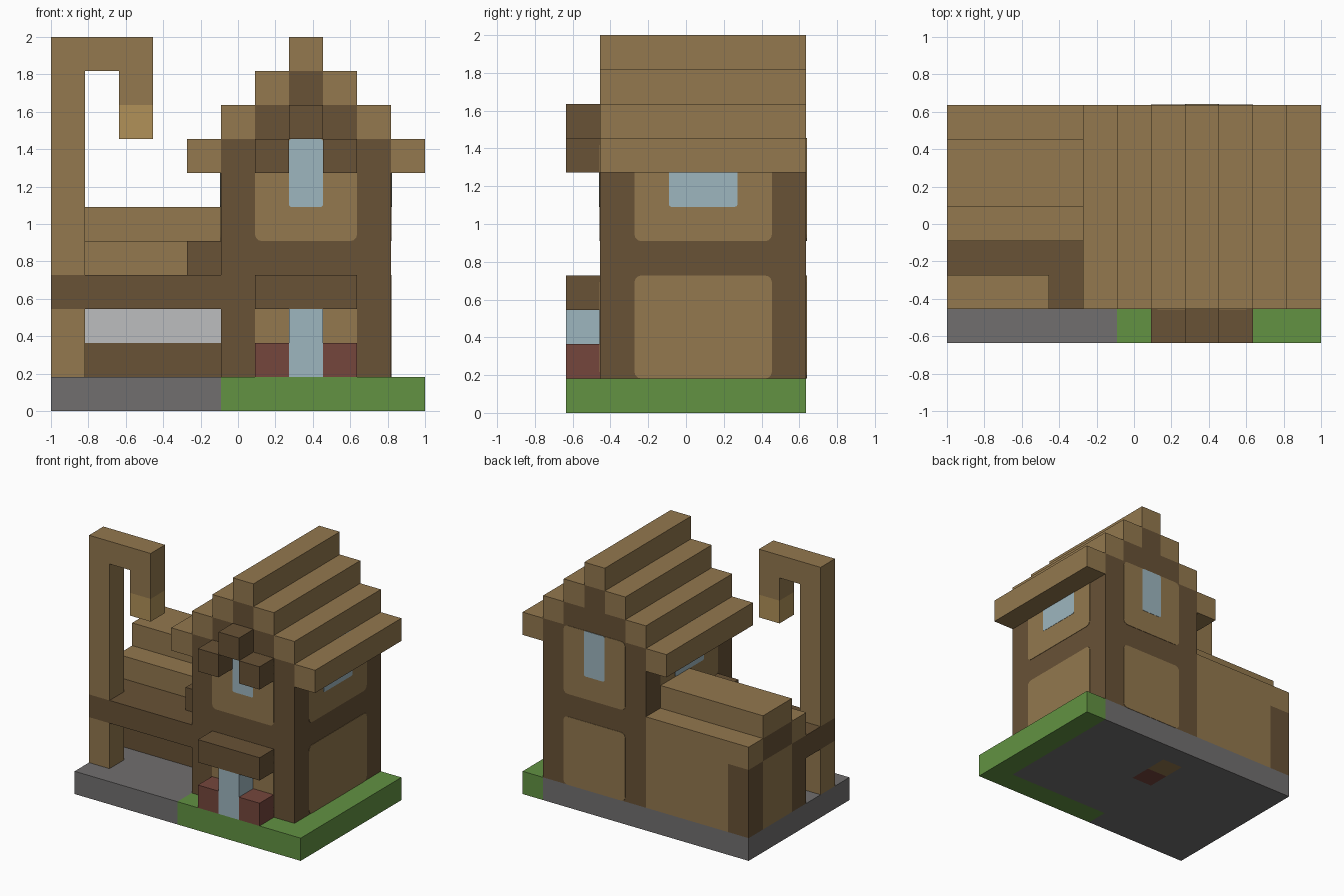
import bpy, bmesh
from mathutils import Matrix, Vector

if "Cube" in bpy.data.objects:
    bpy.data.objects.remove(bpy.data.objects["Cube"], do_unlink=True)

U = 2 / 11                      # size of one block
ORIGIN = Vector((-1, -3.5 * U, 0))


def material(name, *srgb):
    lin = [((c / 255 + 0.055) / 1.055) ** 2.4 for c in srgb] + [1]
    m = bpy.data.materials.new(name)
    m.use_nodes = True
    m.diffuse_color = lin
    bsdf = m.node_tree.nodes["Principled BSDF"]
    bsdf.inputs["Base Color"].default_value = lin
    bsdf.inputs["Roughness"].default_value = 0.9
    return m


PLANK = material("tan plank", 147, 120, 78)
TIMBER = material("dark timber", 104, 82, 54)
STONE = material("grey stone", 113, 111, 111)
GRASS = material("green grass", 98, 146, 66)
GLASS = material("pale blue glass", 158, 182, 191)
BRICK = material("red brick", 117, 70, 60)
IRON = material("light grey metal", 188, 190, 191)
LAMP = material("golden lamp", 177, 145, 88)


def finish(name, bm, mat):
    bmesh.ops.recalc_face_normals(bm, faces=bm.faces)
    mesh = bpy.data.meshes.new(name)
    bm.to_mesh(mesh)
    bm.free()
    mesh.materials.append(mat)
    ob = bpy.data.objects.new(name, mesh)
    bpy.context.collection.objects.link(ob)
    return ob


def box(name, mat, x, y, z):
    """Box over inclusive block ranges; a single number means one block."""
    spans = [(r, r) if isinstance(r, int) else r for r in (x, y, z)]
    lo = Vector([s[0] for s in spans]) * U + ORIGIN
    hi = Vector([s[1] + 1 for s in spans]) * U + ORIGIN
    bm = bmesh.new()
    bmesh.ops.create_cube(bm, size=1, matrix=Matrix.Translation((lo + hi) / 2)
                          @ Matrix.Diagonal((*(hi - lo), 1)))
    return finish(name, bm, mat)


def plate(name, mat, side, across, up, depth, radius):
    """Thin round-cornered plate lying on one outer wall of the house."""
    a0, a1 = across[0], across[1] + 1
    z0, z1 = up[0], up[1] + 1
    wall, axis, sign = {"front": (1, 1, -1), "back": (7, 1, 1),
                        "right": (5, 0, -1), "left": (10, 0, 1)}[side]
    bm = bmesh.new()
    corners = []
    for a, z in ((a0, z0), (a1, z0), (a1, z1), (a0, z1)):
        p = (a, wall, z) if axis else (wall, a, z)
        corners.append(bm.verts.new(Vector(p) * U + ORIGIN))
    bm.faces.new(corners)
    bmesh.ops.bevel(bm, geom=bm.verts[:], offset=radius, segments=3,
                    profile=0.5, affect="VERTICES")
    out = bmesh.ops.extrude_face_region(bm, geom=bm.faces[:])
    push = Vector((0, 0, 0))
    push[axis] = sign * depth
    bmesh.ops.translate(bm, vec=push, verts=[
        v for v in out["geom"] if isinstance(v, bmesh.types.BMVert)])
    return finish(f"{side}_{name}", bm, mat)


# Ground slab
box("stone_yard", STONE, (0, 4), (0, 6), 0)
box("stone_floor_front", STONE, 5, (1, 3), 0)
box("hearth_brick", BRICK, 5, 4, 0)
box("hearth_plank", PLANK, 5, 5, 0)
box("stone_floor_back", STONE, 5, 6, 0)
box("stone_floor", STONE, (6, 9), (1, 6), 0)
box("front_lawn", GRASS, (5, 10), 0, 0)
box("side_lawn", GRASS, 10, (1, 6), 0)

# House frame and gable
box("house_frame", TIMBER, (5, 9), (1, 6), (1, 7))
box("lower_gable", TIMBER, (6, 8), (1, 6), 8)
box("upper_gable", TIMBER, 7, (1, 6), 9)

# Stepped roof, mirrored about the ridge
for step in range(1, 4):
    for side, s in (("right", -1), ("left", 1)):
        box(f"roof_step_{side}_{step}", PLANK, 7 + s * step, (1, 6), 10 - step)
box("roof_ridge", PLANK, 7, (1, 6), 10)

# Wall panels and windows
for side in ("front", "back", "left", "right"):
    gable_end = side in ("front", "back")
    span = (6, 8) if gable_end else (2, 5)
    pane = (7, 7) if gable_end else (3, 4)
    if side != "right":
        plate("lower_panel", PLANK, side, span, (1, 3), 0.003, 0.035)
    plate("upper_panel", PLANK, side, span, (5, 7), 0.003, 0.035)
    plate("window", GLASS, side, pane, (6, 7), 0.005, 0.014)

# Entrance with planters, and the hood over the upper window
box("door", GLASS, 7, 0, (1, 2))
box("door_awning", TIMBER, (6, 8), 0, 3)
for side, x in (("right", 6), ("left", 8)):
    box(f"planter_{side}", BRICK, x, 0, 1)
    box(f"window_hood_{side}", TIMBER, x, 0, 7)
box("window_hood_top", TIMBER, 7, 0, 8)

# Workshop walls
box("workshop_wall", PLANK, (0, 4), (4, 5), (1, 3))
box("workshop_back_wall", PLANK, (1, 4), 6, (1, 3))
box("workshop_back_post", TIMBER, 0, 6, (1, 3))
box("workshop_front_post", TIMBER, 0, 3, (1, 3))
box("workshop_counter", TIMBER, (1, 4), 3, 1)
box("workshop_shutter", IRON, (1, 4), 3, 2)
box("workshop_lintel", PLANK, (1, 4), 3, 3)

# Workshop stepped roof
box("workshop_roof_beam", TIMBER, (0, 4), (4, 5), 4)
box("workshop_roof_front", PLANK, (0, 4), 3, 4)
box("workshop_roof_back", PLANK, (0, 4), 6, 4)
box("workshop_roof_top", PLANK, (0, 4), (4, 5), 5)
box("porch_roof", TIMBER, (0, 4), (1, 2), 3)
box("porch_bracket", TIMBER, 4, 2, 4)

# Crane post, arm and hanging lamp
box("crane_foot", PLANK, 0, 1, (1, 2))
box("crane_post", PLANK, 0, 1, (4, 9))
box("crane_arm", PLANK, (0, 2), 1, 10)
box("crane_drop", PLANK, 2, 1, 9)
box("hanging_lamp", LAMP, 2, 1, 8)
